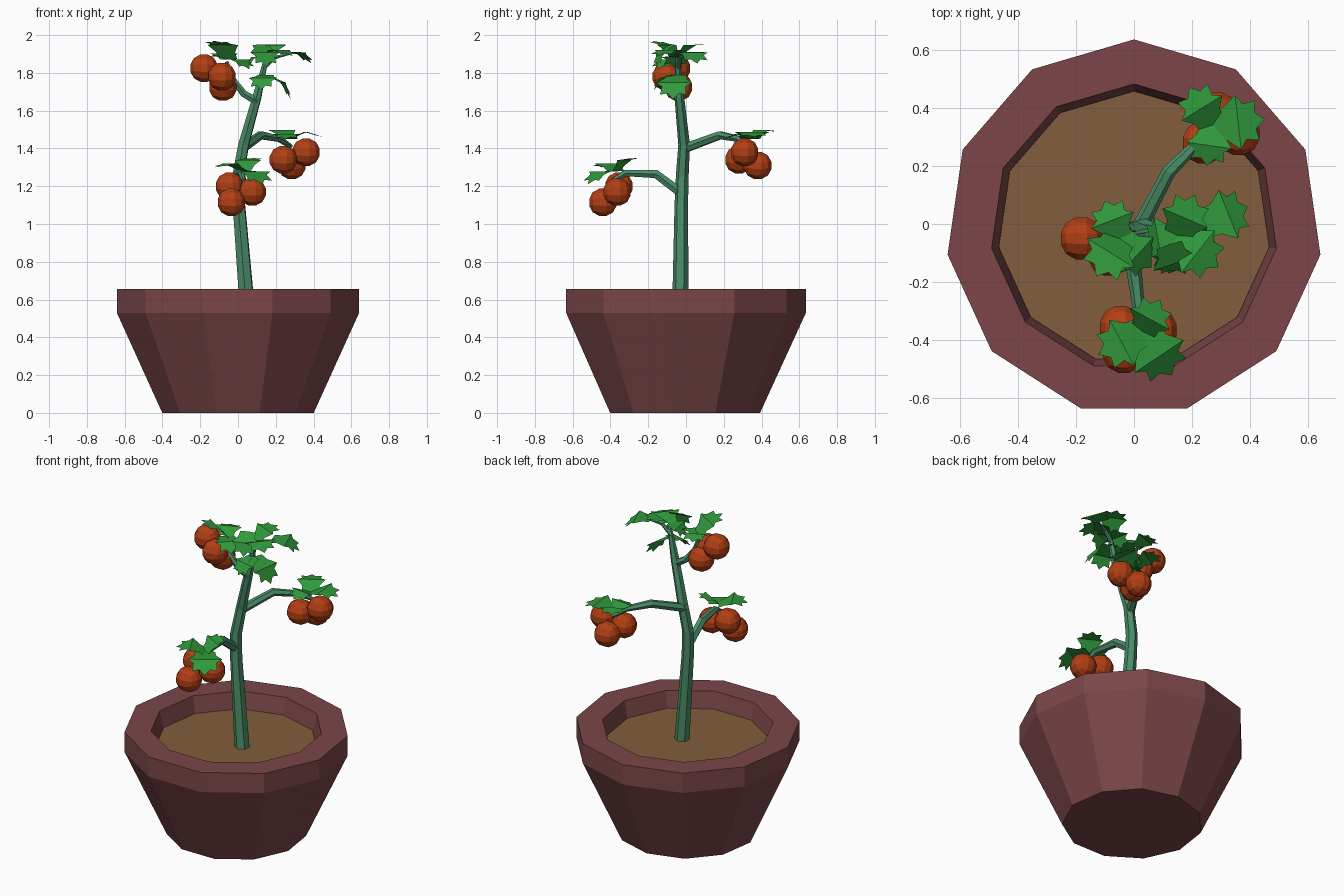
import bpy, bmesh, math
from mathutils import Vector

if "Cube" in bpy.data.objects:
    bpy.data.objects.remove(bpy.data.objects["Cube"])


def material(name, rgb):
    m = bpy.data.materials.new(name)
    m.use_nodes = True
    m.diffuse_color = (*rgb, 1)
    m.node_tree.nodes["Principled BSDF"].inputs["Base Color"].default_value = (*rgb, 1)
    return m


CLAY = material("red brown clay", (0.2, 0.062, 0.066))
SOIL = material("brown soil", (0.22, 0.11, 0.045))
STEM = material("stem green", (0.07, 0.27, 0.14))
LEAF = material("leaf green", (0.03, 0.32, 0.045))
FRUIT = material("orange red", (0.45, 0.05, 0.007))


def finish(name, bm, mat, smooth_normals=True):
    if smooth_normals:
        bmesh.ops.recalc_face_normals(bm, faces=bm.faces)
    mesh = bpy.data.meshes.new(name)
    bm.to_mesh(mesh)
    bm.free()
    mesh.materials.append(mat)
    obj = bpy.data.objects.new(name, mesh)
    bpy.context.collection.objects.link(obj)
    return obj


SIDES = 11


def lathe(name, profile, mat):
    """Spin (radius, height) points into an eleven-sided shell, capped at both ends."""
    bm = bmesh.new()
    rings = []
    for r, z in profile:
        angles = [math.tau * i / SIDES for i in range(SIDES)]
        rings.append([bm.verts.new((r * math.sin(a), r * math.cos(a) - 0.013, z)) for a in angles])
    for low, high in zip(rings, rings[1:]):
        for i in range(SIDES):
            j = (i + 1) % SIDES
            bm.faces.new((low[i], low[j], high[j], high[i]))
    bm.faces.new(rings[0])
    bm.faces.new(rings[-1])
    return finish(name, bm, mat)


def tube(name, points):
    """Six-sided tapering tube through (x, y, z, radius) points."""
    curve = bpy.data.curves.new(name, "CURVE")
    curve.dimensions = "3D"
    curve.bevel_depth = 1
    curve.bevel_resolution = 1
    curve.use_fill_caps = True
    spline = curve.splines.new("POLY")
    spline.points.add(len(points) - 1)
    for p, (x, y, z, r) in zip(spline.points, points):
        p.co = (x, y, z, 1)
        p.radius = r
    curve.materials.append(STEM)
    obj = bpy.data.objects.new(name, curve)
    bpy.context.collection.objects.link(obj)
    bpy.ops.object.select_all(action="DESELECT")
    obj.select_set(True)
    bpy.context.view_layer.objects.active = obj
    bpy.ops.object.convert(target="MESH")
    for f in obj.data.polygons:
        f.use_smooth = False


def fruit(name, centre, radius=0.077):
    """Faceted ball made from a subdivided cube."""
    bm = bmesh.new()
    bmesh.ops.create_cube(bm, size=1)
    bmesh.ops.subdivide_edges(bm, edges=bm.edges[:], cuts=2, use_grid_fill=True)
    for v in bm.verts:
        # even out the facet angles
        v.co = Vector([math.tan(c * math.pi / 2) for c in v.co]).normalized() * radius
    bmesh.ops.translate(bm, vec=centre, verts=bm.verts)
    finish(name, bm, FRUIT)


# Half outline of a leaf: sideways and lengthwise, as fractions of its length
INNER = [(0, 0), (0.3, 0.02), (0.32, 0.25), (0.52, 0.5)]
OUTER = [(0.52, 0.5), (0.34, 0.62), (0.38, 0.86), (0.16, 0.82), (0, 1)]


def leaf(name, base, tip):
    """Jagged leaf, creased crosswise in the middle so that the tip half droops."""
    base, tip = Vector(base), Vector(tip)
    along = tip - base
    size = max(along.length, 0.15)
    side = along.cross(Vector((0, 0, 1))).normalized()
    up = side.cross(along).normalized()
    bm = bmesh.new()
    for half in (INNER, OUTER):
        outline = half + [(-s, t) for s, t in reversed(half) if s > 0]
        bm.faces.new([bm.verts.new(base + side * s * size + along * t
                                   + up * size * 0.36 * min(t, 1 - t)) for s, t in outline])
    bmesh.ops.remove_doubles(bm, verts=bm.verts, dist=0.0005)
    for f in bm.faces:
        f.normal_update()
        if f.normal.dot(up) < 0:
            f.normal_flip()
    finish(name, bm, LEAF, False)


# Pot and soil
lathe("pot", [(0.405, 0), (0.648, 0.53), (0.648, 0.655), (0.495, 0.655), (0.47, 0.545)], CLAY)
lathe("soil", [(0.468, 0.545), (0.47, 0.553)], SOIL)

# Main stem and branches
tube("main_stem", [(0.05, -0.03, 0.54, 0.044), (0.005, -0.025, 1.1, 0.036), (0, -0.02, 1.25, 0.034),
                   (0.03, -0.01, 1.42, 0.031), (0.1, -0.035, 1.67, 0.026), (0.15, -0.045, 1.88, 0.012)])
tube("front_branch", [(0, -0.02, 1.16, 0.028), (0, -0.16, 1.265, 0.026),
                      (0.02, -0.32, 1.27, 0.02), (0.03, -0.39, 1.23, 0.012)])
tube("back_branch", [(0.02, -0.01, 1.4, 0.027), (0.12, 0.18, 1.47, 0.024),
                     (0.22, 0.28, 1.45, 0.018), (0.28, 0.34, 1.41, 0.012)])
tube("upper_branch", [(0.1, -0.035, 1.65, 0.023), (0.03, -0.04, 1.69, 0.021),
                      (-0.03, -0.05, 1.77, 0.016), (-0.06, -0.05, 1.86, 0.01)])
tube("top_twig", [(0.13, -0.04, 1.82, 0.014), (0.19, -0.03, 1.88, 0.011), (0.27, 0, 1.9, 0.006)])

# Fruit clusters
fruits = {
    "front": [(-0.045, -0.355, 1.2), (0.075, -0.365, 1.17), (-0.035, -0.44, 1.115)],
    "back": [(0.24, 0.28, 1.34), (0.36, 0.31, 1.38), (0.285, 0.38, 1.31)],
    "upper": [(-0.18, -0.05, 1.825), (-0.085, -0.105, 1.78), (-0.08, -0.04, 1.725)],
}
for place, centres in fruits.items():
    for n, c in enumerate(centres, 1):
        fruit(f"{place}_fruit_{n}", c)

# Leaf clusters: each shared base with its leaf tips
leaves = [
    ("front", (0.03, -0.37, 1.28), [(0.09, -0.26, 1.35), (0.13, -0.52, 1.21), (-0.12, -0.45, 1.3)]),
    ("back", (0.27, 0.34, 1.45), [(0.19, 0.47, 1.49), (0.45, 0.36, 1.46), (0.25, 0.2, 1.45)]),
    ("upper", (-0.05, -0.05, 1.87), [(-0.1, 0.08, 1.88), (0.06, -0.15, 1.82), (-0.13, -0.18, 1.97)]),
    ("crown", (0.15, -0.04, 1.89), [(0.21, 0.1, 1.95), (0.29, -0.15, 1.89), (0.04, -0.06, 1.83)]),
    ("crown_front", (0.12, -0.07, 1.95), [(0.15, -0.16, 1.83)]),
    ("crown_side", (0.24, 0, 1.91), [(0.39, 0.06, 1.85)]),
    ("crown_low", (0.15, -0.05, 1.79), [(0.28, -0.07, 1.66), (0.12, -0.17, 1.71)]),
]
for place, base, tips in leaves:
    for n, tip in enumerate(tips, 1):
        leaf(f"{place}_leaf_{n}", base, tip)
